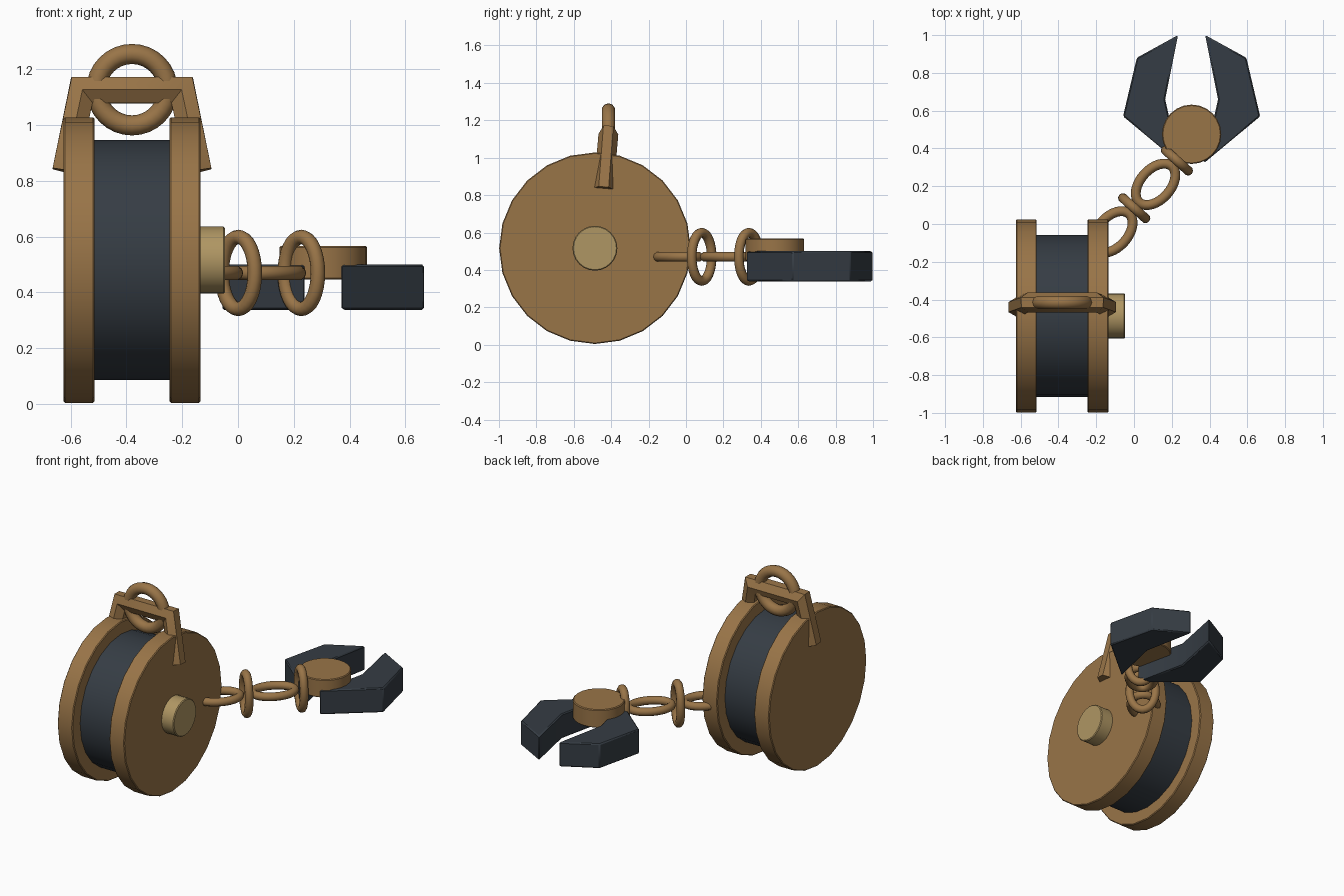
import bpy, bmesh, math
from mathutils import Vector, Matrix

if "Cube" in bpy.data.objects:
    bpy.data.objects.remove(bpy.data.objects["Cube"])


def material(name, rgb):
    m = bpy.data.materials.new(name)
    m.diffuse_color = (*rgb, 1)
    m.use_nodes = True
    m.node_tree.nodes["Principled BSDF"].inputs["Base Color"].default_value = m.diffuse_color
    return m


BRONZE = material("bronze", (0.318, 0.176, 0.064))
BRASS = material("pale_brass", (0.43, 0.305, 0.125))
IRON = material("dark_iron", (0.036, 0.046, 0.058))


def finish(name, bm, mat, bevel=0.0, angle=35):
    bmesh.ops.recalc_face_normals(bm, faces=bm.faces[:])
    mesh = bpy.data.meshes.new(name)
    bm.to_mesh(mesh)
    bm.free()
    ob = bpy.data.objects.new(name, mesh)
    bpy.context.collection.objects.link(ob)
    mesh.materials.append(mat)
    bpy.ops.object.select_all(action='DESELECT')
    ob.select_set(True)
    bpy.context.view_layer.objects.active = ob
    if bevel:
        mod = ob.modifiers.new("soft_edges", 'BEVEL')
        mod.width = bevel
        mod.segments = 1
        mod.limit_method = 'ANGLE'
        mod.angle_limit = math.radians(30)
    bpy.ops.object.shade_smooth_by_angle(angle=math.radians(angle))
    return ob


def disc(name, centre, radius, depth, axis, mat, bevel=0.005):
    # 24-sided cylinder along x or z, with a vertex on the vertical axis
    bm = bmesh.new()
    rot = Matrix.Rotation(math.pi / 2, 4, 'Y') if axis == 'X' else Matrix()
    bmesh.ops.create_cone(bm, cap_ends=True, segments=24, radius1=radius,
                          radius2=radius, depth=depth,
                          matrix=Matrix.Translation(centre) @ rot)
    return finish(name, bm, mat, bevel)


def link(name, centre, u, v, a, b, tube, mat, segs=32, sides=10):
    # Oval ring lying in the plane of u and v with a round tube
    bm = bmesh.new()
    u, v, c = Vector(u), Vector(v), Vector(centre)
    n = u.cross(v)
    rings = []
    for i in range(segs):
        t = math.tau * i / segs
        p = c + u * a * math.cos(t) + v * b * math.sin(t)
        out = (u * b * math.cos(t) + v * a * math.sin(t)).normalized()
        rings.append([bm.verts.new(p + tube * (out * math.cos(s) + n * math.sin(s)))
                      for s in (math.tau * k / sides for k in range(sides))])
    for i in range(segs):
        r, q = rings[i], rings[(i + 1) % segs]
        for k in range(sides):
            m = (k + 1) % sides
            bm.faces.new((r[k], q[k], q[m], r[m]))
    return finish(name, bm, mat, angle=60)


# Reel: two flanges, the drum between them and the hub cap
Y, Z = -0.487, 0.516
disc("left_flange", (-0.57, Y, Z), 0.512, 0.11, 'X', BRONZE)
disc("right_flange", (-0.19, Y, Z), 0.512, 0.11, 'X', BRONZE)
disc("drum", (-0.38, Y, Z), 0.43, 0.28, 'X', IRON, 0)
disc("hub_cap", (-0.097, Y, Z), 0.12, 0.10, 'X', BRASS)

# Hexagonal bracket bent over the reel
path = [Vector(p) for p in ((-0.62, -0.44, 0.835), (-0.56, -0.415, 1.125),
                            (-0.20, -0.415, 1.125), (-0.14, -0.44, 0.835))]
bm = bmesh.new()
rings = []
for i, p in enumerate(path):
    before = (p - path[i - 1]).normalized() if i else None
    after = (path[i + 1] - p).normalized() if i < 3 else None
    before, after = before or after, after or before
    tangent = (before + after).normalized()
    up = tangent.cross(Vector((0, 1, 0))).normalized()
    side = up.cross(tangent)
    miter = 1 / tangent.dot(after)
    rings.append([bm.verts.new(p + 0.053 * (side * math.cos(s) + up * math.sin(s) * miter))
                  for s in (math.tau * k / 6 for k in range(6))])
for r, q in zip(rings, rings[1:]):
    for k in range(6):
        m = (k + 1) % 6
        bm.faces.new((r[k], q[k], q[m], r[m]))
bm.faces.new(rings[0])
bm.faces.new(rings[-1])
finish("bracket", bm, BRONZE)

# Hanging ring on the bracket
link("top_ring", (-0.38, -0.415, 1.127), (1, 0, 0), (0, 0, 1),
     0.128, 0.128, 0.036, BRONZE)

# Chain: flat and upright links alternate toward the claw
ang = math.radians(48)
along = Vector((math.cos(ang), math.sin(ang), 0))
across = Vector((math.sin(ang), -math.cos(ang), 0))
for i in range(4):
    c = Vector((-0.112 + 0.113 * i, -0.042 + 0.126 * i, 0.47))
    long_axis = Vector((0, 0, 1)) if i % 2 else along
    link(f"chain_link_{i + 1}", c, long_axis, across, 0.129, 0.08, 0.026, BRONZE)

# Claw: round plate with two mirrored jaws
CX = 0.305
disc("claw_plate", (CX, 0.475, 0.507), 0.157, 0.12, 'Z', BRONZE)
jaw = [(0.072, 1.0), (0.29, 0.88), (0.363, 0.57), (0.065, 0.322), (0.14, 0.66)]
for name, sign in (("left_jaw", -1), ("right_jaw", 1)):
    bm = bmesh.new()
    low, high = [[bm.verts.new((CX + sign * x, y, z)) for x, y in jaw]
                 for z in (0.338, 0.50)]
    bm.faces.new(low)
    bm.faces.new(high)
    for k in range(5):
        m = (k + 1) % 5
        bm.faces.new((low[k], low[m], high[m], high[k]))
    finish(name, bm, IRON, 0.007)
